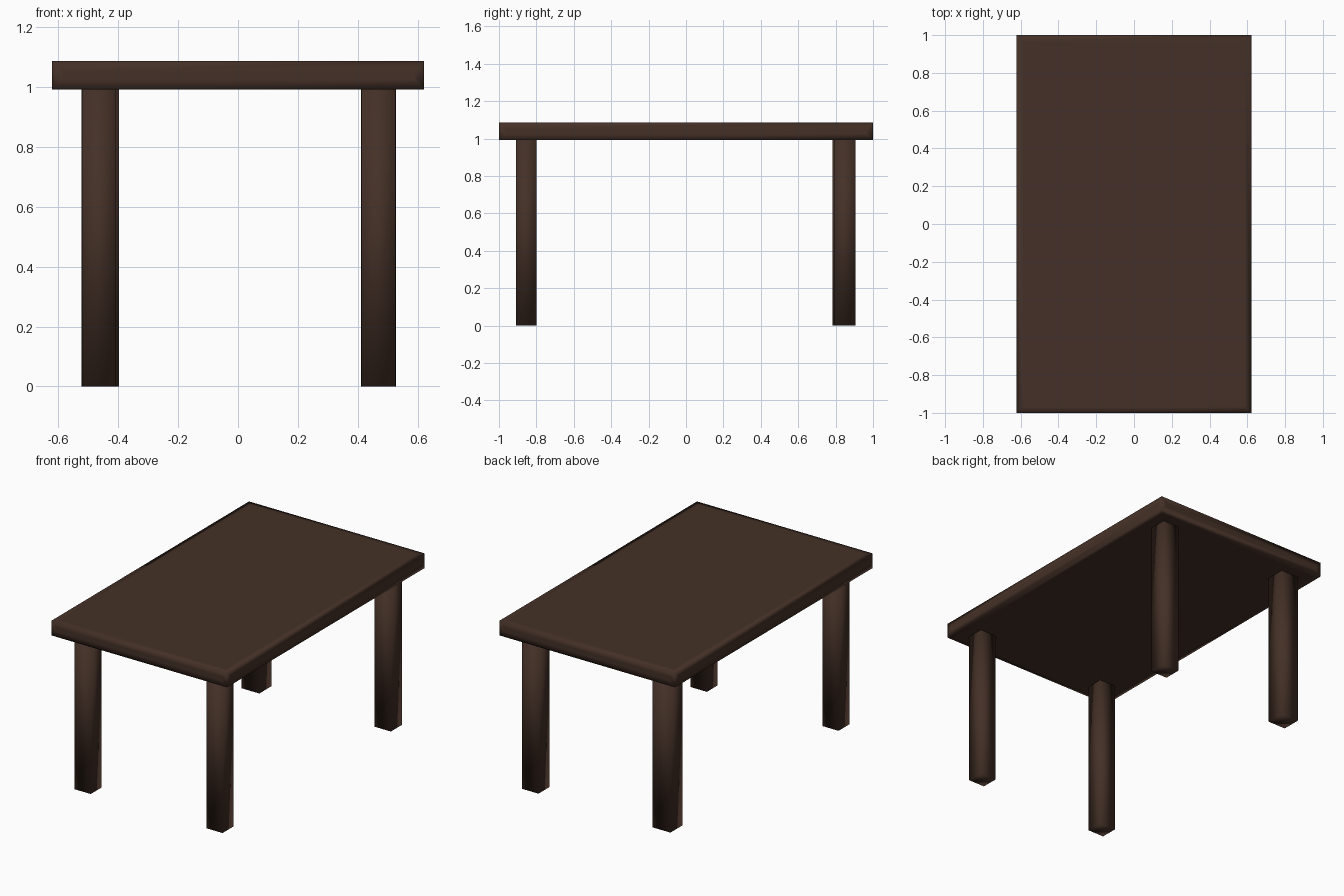
import bpy
import bmesh

if "Cube" in bpy.data.objects:
    bpy.data.objects.remove(bpy.data.objects["Cube"])

# One dark brown wood colour
wood = bpy.data.materials.new("dark_brown_wood")
wood.diffuse_color = (0.058, 0.030, 0.020, 1.0)
wood.use_nodes = True
wood.node_tree.nodes["Principled BSDF"].inputs["Base Color"].default_value = wood.diffuse_color


def make_box(name, x, y, z, inset=0.0):
    """Smooth-shaded box from (min, max) ranges, optional support loops on each face."""
    bm = bmesh.new()
    bmesh.ops.create_cube(bm, size=1.0)
    for v in bm.verts:
        v.co = [r[0] if c < 0 else r[1] for c, r in zip(v.co, (x, y, z))]
    if inset:
        bmesh.ops.inset_individual(bm, faces=bm.faces[:], thickness=inset,
                                   use_even_offset=True)
    for f in bm.faces:
        f.smooth = True
    mesh = bpy.data.meshes.new(name)
    bm.to_mesh(mesh)
    bm.free()
    mesh.materials.append(wood)
    obj = bpy.data.objects.new(name, mesh)
    bpy.context.collection.objects.link(obj)
    return obj


# Tabletop: soft-shaded slab with support loops near its edges
make_box("tabletop", (-0.622, 0.622), (-1.0, 1.0), (0.993, 1.087), inset=0.035)

# Four slightly uneven square legs
legs = {
    "front_left_leg": ((-0.521, -0.407), (-0.909, -0.80)),
    "front_right_leg": ((0.412, 0.527), (-0.909, -0.80)),
    "back_left_leg": ((-0.523, -0.397), (0.783, 0.905)),
    "back_right_leg": ((0.411, 0.528), (0.793, 0.906)),
}
for name, (x, y) in legs.items():
    make_box(name, x, y, (0.0, 1.0))
